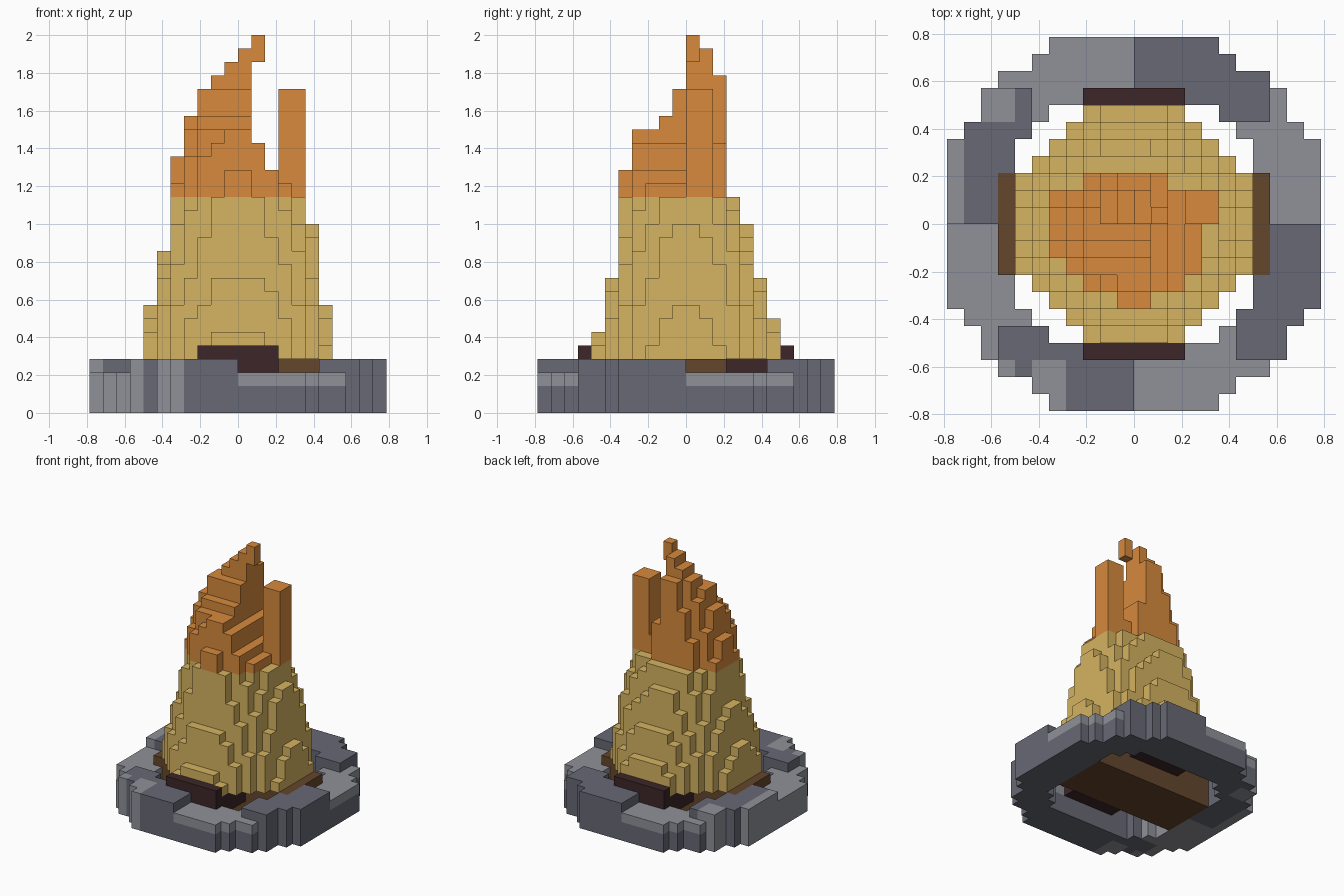
import bpy, bmesh, math
from mathutils import Vector

if "Cube" in bpy.data.objects:
    bpy.data.objects.remove(bpy.data.objects["Cube"])

U = 1 / 14  # edge length of one block


def material(name, rgb):
    m = bpy.data.materials.new(name)
    m.use_nodes = True
    m.diffuse_color = (*rgb, 1)
    m.node_tree.nodes["Principled BSDF"].inputs["Base Color"].default_value = (*rgb, 1)
    return m


dark_stone = material("dark_stone", (0.135, 0.14, 0.175))
light_stone = material("light_stone", (0.275, 0.285, 0.315))
brown_wood = material("brown_wood", (0.128, 0.062, 0.025))
charred_wood = material("charred_wood", (0.046, 0.019, 0.021))
yellow_fire = material("yellow_fire", (0.67, 0.455, 0.12))
orange_fire = material("orange_fire", (0.68, 0.255, 0.046))


def build_blocks(name, cells, mats):
    """Skin a dict of block -> material index, keeping only outer faces."""
    bm = bmesh.new()
    verts = {}

    def vert(p):
        key = tuple(round(c) for c in p)
        if key not in verts:
            verts[key] = bm.verts.new(Vector(key) * U)
        return verts[key]

    for cell, index in cells.items():
        base = Vector(cell)
        for axis in range(3):
            n, s, t = (Vector([int(a == (axis + o) % 3) for a in range(3)]) for o in range(3))
            for sign in (1, -1):
                if tuple(round(c) for c in base + n * sign) in cells:
                    continue
                p = base + n if sign > 0 else base
                quad = [p, p + s, p + s + t, p + t]
                face = bm.faces.new([vert(q) for q in quad[::sign]])
                face.material_index = index
    # Merge flat areas of one colour
    bmesh.ops.dissolve_limit(bm, angle_limit=0.01, verts=bm.verts[:], edges=bm.edges[:],
                             delimit={'MATERIAL'})
    mesh = bpy.data.meshes.new(name)
    bm.to_mesh(mesh)
    bm.free()
    for m in mats:
        mesh.materials.append(m)
    obj = bpy.data.objects.new(name, mesh)
    bpy.context.collection.objects.link(obj)


def box(hx, hy, z0, z1):
    return {(i, j, k): 0 for i in range(-hx, hx) for j in range(-hy, hy) for k in range(z0, z1)}


def mirror_index(i):
    return i if i >= 0 else -1 - i


# Stone ring: low and high rocks alternate around the circle
OUTER = [11] * 5 + [10, 9, 9, 8, 6, 5]
HOLE = [7] * 5 + [6, 5] + [0] * 4


def is_low(x, y):
    a, b = (abs(x), abs(y)) if x * y < 0 else (abs(y), abs(x))
    return b > 8 or a < 6


def is_light(i, j, k, low):
    if low:
        return k == 2 or (i < 0 and j < 0)
    if i < 0 and j < 0:
        return i < -4 and i != -7 and j < -8
    return i == -11 or (i < -7 and j > 5)


log_cells = {**box(8, 3, 3, 4), **box(3, 8, 3, 5)}
ring = {}
for i in range(-11, 11):
    for j in range(-11, 11):
        if not HOLE[mirror_index(j)] <= mirror_index(i) < OUTER[mirror_index(j)]:
            continue
        low = is_low(i + 0.5, j + 0.5)
        for k in range(3 if low else 4):
            if (i, j, k) not in log_cells:
                ring[i, j, k] = int(is_light(i, j, k, low))
build_blocks("stone_ring", ring, [dark_stone, light_stone])

# Flame: four radial profiles blended by direction, capped by the tongue outlines
LEFT = [27, 25, 22, 18, 16, 14, 8]
RIGHT = [26, 25, 24, 22, 19, 12, 8]
BACK = [28, 27, 25, 16, 14, 10, 7]
FRONT = [24, 22, 21, 21, 18, 10, 6]
CAP = RIGHT[::-1] + [27, 20, 18, 17, 16, 14, 8]
DEPTH = FRONT[::-1] + BACK
FOOTPRINT = [7, 7, 7, 6, 5, 4, 3]


def height_at(profile, r):
    n = min(int(r - 0.5), 5)
    return profile[n] + (profile[n + 1] - profile[n]) * (r - 0.5 - n)


flame = set()
for i in range(-7, 7):
    for j in range(-7, 7):
        if mirror_index(i) >= FOOTPRINT[mirror_index(j)]:
            continue
        x, y = i + 0.5, j + 0.5
        r = math.hypot(x, y)
        side = height_at(LEFT if x > 0 else RIGHT, r)
        depth = height_at(BACK if y > 0 else FRONT, r)
        blend = (side * x * x + depth * y * y) / (r * r)
        top = min(CAP[i + 7], DEPTH[j + 7], int(blend + 0.7))
        if j == 2 and not -3 <= i <= 1:
            top = min(top, 16)
        if i in (3, 4) and j in (0, 1):  # side tongue
            top = 24
        flame.update((i, j, k) for k in range(4, max(top, 5)))
flame.update((1, 0, k) for k in (26, 27))  # curled tip

build_blocks("flame_base", {c: 0 for c in flame if c[2] < 16}, [yellow_fire])
build_blocks("flame_tips", {c: 0 for c in flame if c[2] >= 16}, [orange_fire])

# Crossed logs, cut where they meet the stones and the flame
brown = {c: 0 for c in box(8, 3, 0, 4) if c not in ring}
charred = {c: 0 for c in box(3, 8, 2, 5)
           if c not in ring and c not in brown and c not in flame}
build_blocks("lower_log", brown, [brown_wood])
build_blocks("upper_log", charred, [charred_wood])
